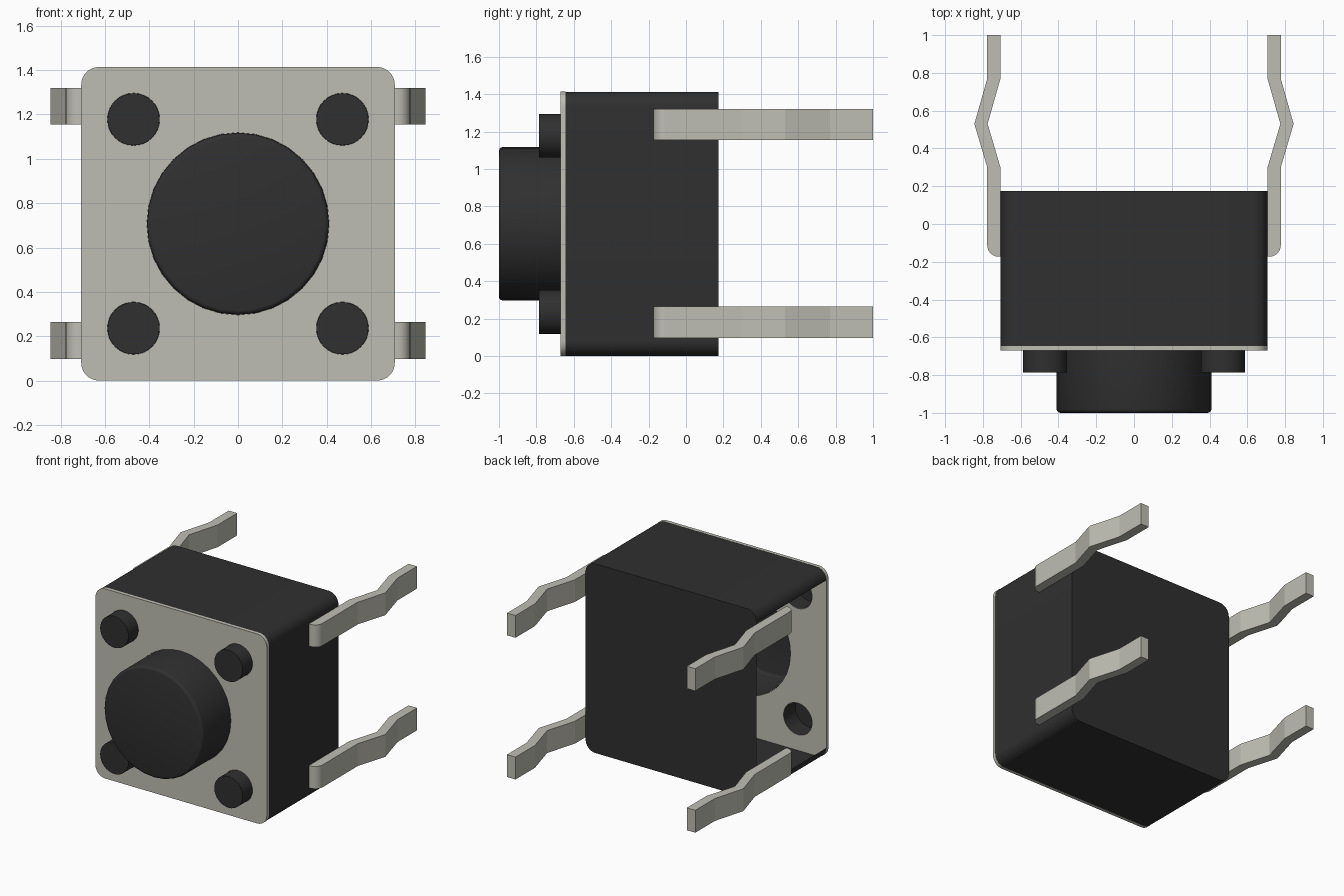
import bpy, bmesh, math
from mathutils import Matrix

if "Cube" in bpy.data.objects:
    bpy.data.objects.remove(bpy.data.objects["Cube"])

HALF = 0.707                      # half width of the square housing
PLATE_FRONT, PLATE_BACK, BODY_BACK = -0.67, -0.645, 0.175
PEG_X, PEG_R, BUTTON_R = 0.471, 0.117, 0.41


def material(name, rgb):
    m = bpy.data.materials.new(name)
    m.use_nodes = True
    m.diffuse_color = (*rgb, 1)
    m.node_tree.nodes["Principled BSDF"].inputs["Base Color"].default_value = (*rgb, 1)
    return m


BLACK = material("black plastic", (0.029, 0.029, 0.029))
METAL = material("pale metal", (0.52, 0.515, 0.455))


def add_mesh(name, mesh, mat, smooth=True):
    ob = bpy.data.objects.new(name, mesh)
    bpy.context.collection.objects.link(ob)
    mesh.materials.clear()
    mesh.materials.append(mat)
    bpy.ops.object.select_all(action="DESELECT")
    ob.select_set(True)
    bpy.context.view_layer.objects.active = ob
    if smooth:
        bpy.ops.object.shade_smooth_by_angle(angle=math.radians(35))
    return ob


def from_bmesh(name, bm, mat, smooth=True):
    mesh = bpy.data.meshes.new(name)
    bm.to_mesh(mesh)
    bm.free()
    return add_mesh(name, mesh, mat, smooth)


def rounded_square(h, r, n=8):
    pts = []
    for k, (sx, sy) in enumerate([(1, 1), (-1, 1), (-1, -1), (1, -1)]):
        for i in range(n + 1):
            a = math.radians(90 * (k + i / n))
            pts.append((sx * (h - r) + r * math.cos(a), sy * (h - r) + r * math.sin(a)))
    return pts


def circle(cx, cy, r, n=32):
    return [(cx + r * math.cos(2 * math.pi * i / n), cy + r * math.sin(2 * math.pi * i / n))
            for i in range(n)]


def prism(outline, to_a, to_b):
    """Closed prism between two mappings of a 2D outline."""
    bm = bmesh.new()
    a = [bm.verts.new(to_a(*p)) for p in outline]
    b = [bm.verts.new(to_b(*p)) for p in outline]
    bm.faces.new(a)
    bm.faces.new(b)
    for i in range(len(a)):
        j = (i + 1) % len(a)
        bm.faces.new((a[i], a[j], b[j], b[i]))
    bmesh.ops.recalc_face_normals(bm, faces=bm.faces)
    return bm


# Housing: thin shell, open at the front and on the -x side
bm = prism(rounded_square(HALF - 0.001, 0.08),
           lambda x, z: (x, PLATE_BACK, z + HALF),
           lambda x, z: (x, BODY_BACK, z + HALF))
bm.normal_update()
opened = [f for f in bm.faces if f.normal.y < -0.9 or f.normal.x < -0.999]
bmesh.ops.delete(bm, geom=opened, context="FACES")
from_bmesh("housing", bm, BLACK)

# Front plate: filled outline with holes for the button and pegs
pegs = [(sx * PEG_X, sz * PEG_X) for sx in (-1, 1) for sz in (-1, 1)]
curve = bpy.data.curves.new("plate_outline", "CURVE")
curve.dimensions = "2D"
curve.fill_mode = "BOTH"
curve.extrude = (PLATE_BACK - PLATE_FRONT) / 2
loops = [rounded_square(HALF, 0.08), circle(0, 0, BUTTON_R + 0.001)]
loops += [circle(x, z, PEG_R + 0.001) for x, z in pegs]
for loop in loops:
    s = curve.splines.new("POLY")
    s.points.add(len(loop) - 1)
    for p, (x, y) in zip(s.points, loop):
        p.co = (x, y, 0, 1)
    s.use_cyclic_u = True
tmp = bpy.data.objects.new("plate_outline", curve)
bpy.context.collection.objects.link(tmp)
deps = bpy.context.evaluated_depsgraph_get()
plate = bpy.data.meshes.new_from_object(tmp.evaluated_get(deps))
bpy.data.objects.remove(tmp)
plate.transform(Matrix.Translation((0, (PLATE_FRONT + PLATE_BACK) / 2, HALF))
                @ Matrix.Rotation(math.pi / 2, 4, "X"))
add_mesh("front_plate", plate, METAL)


# Button and pegs: hollow caps, open towards the inside
def cap(name, cx, cz, r, front, bevel):
    bm = prism(circle(0, 0, r),
               lambda x, z: (cx + x, PLATE_BACK, cz + z),
               lambda x, z: (cx + x, front, cz + z))
    bm.normal_update()
    back = [f for f in bm.faces if f.normal.y > 0.9]
    bmesh.ops.delete(bm, geom=back, context="FACES")
    if bevel:
        rim = [e for e in bm.edges if all(abs(v.co.y - front) < 1e-5 for v in e.verts)]
        bmesh.ops.bevel(bm, geom=rim, offset=bevel, segments=3, profile=0.5, affect="EDGES")
    from_bmesh(name, bm, BLACK)


cap("button", 0, HALF, BUTTON_R, -1.0, 0.02)
for x, z in pegs:
    side = "left" if x > 0 else "right"
    level = "upper" if z > 0 else "lower"
    cap(f"{level}_{side}_peg", x, z + HALF, PEG_R, -0.785, 0)

# Pins: kinked strips with a rounded outer corner at the front end
T, R, START = 0.07, 0.06, -0.173
path = [(HALF, 0.30), (0.775, 0.53), (HALF, 0.77), (HALF, 1.0)]
profile = [(HALF, START)] + path + [(x + T, y) for x, y in reversed(path)]
for i in range(7):
    a = math.radians(-90 * i / 6)
    profile.append((HALF + T - R + R * math.cos(a), START + R + R * math.sin(a)))
for sx, side in ((1, "left"), (-1, "right")):
    for z0, z1, level in ((0.097, 0.264, "lower"), (1.154, 1.32, "upper")):
        bm = prism(profile, lambda x, y: (sx * x, y, z0), lambda x, y: (sx * x, y, z1))
        ob = from_bmesh(f"{level}_{side}_pin", bm, METAL, smooth=False)
        # only the rounded front end is shaded smooth
        for f in ob.data.polygons:
            f.use_smooth = f.center.y < START + R and abs(f.normal.z) < 0.5 and f.area < 0.006
